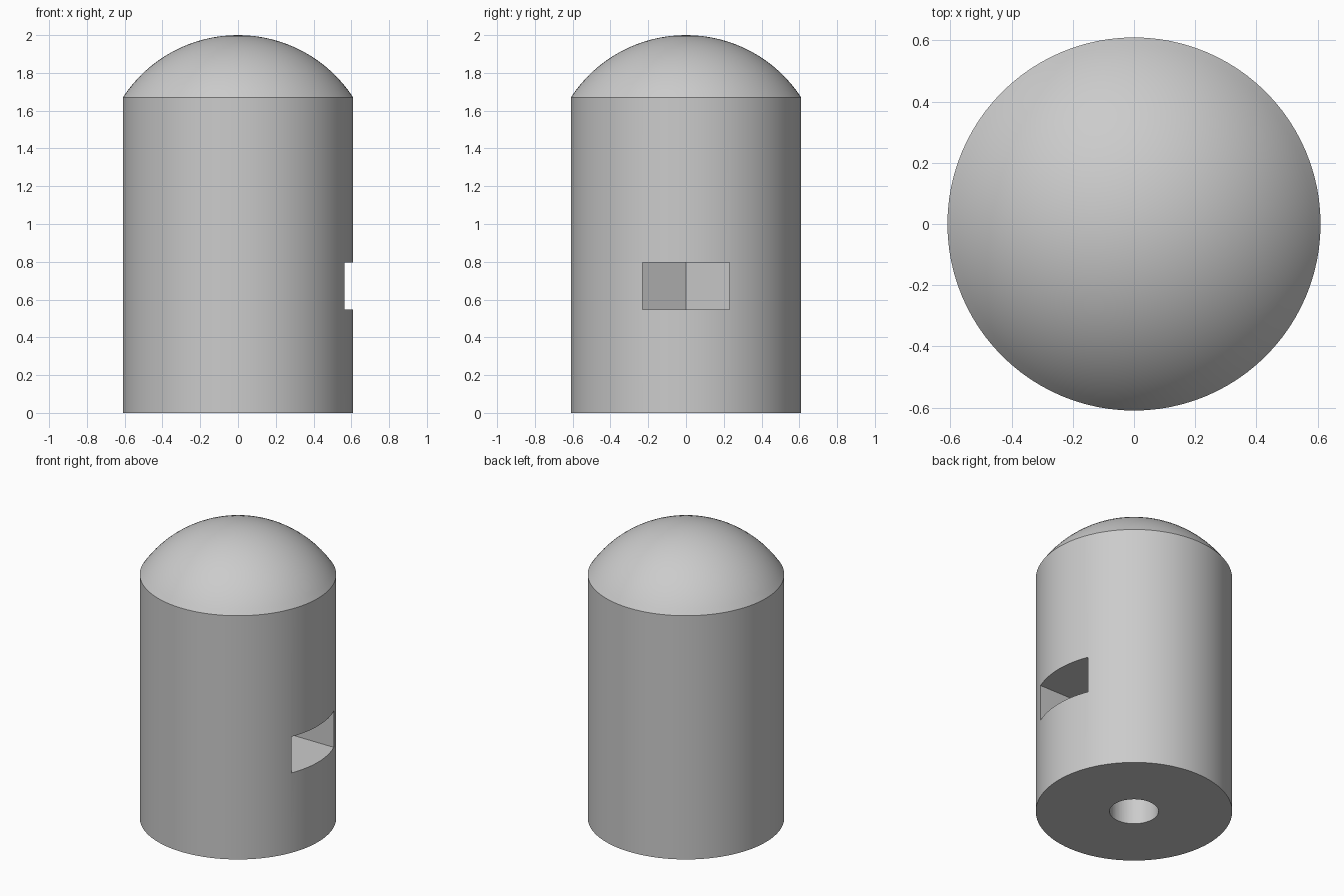
import bpy
import bmesh
from math import cos, sin, asin, sqrt, pi, radians
from mathutils import Matrix, Vector

cube = bpy.data.objects.get("Cube")
if cube:
    bpy.data.objects.remove(cube, do_unlink=True)

RADIUS, SHOULDER, TOP = 0.61, 1.67, 2.0
SEGMENTS = 96
BORE_RADIUS, BORE_TOP = 0.152, 1.0
SLOT_HALF, SLOT_BOTTOM, SLOT_TOP = 0.23, 0.547, 0.795

grey = bpy.data.materials.new("plain grey")
grey.use_nodes = True
grey.diffuse_color = (0.6, 0.6, 0.6, 1)
grey.node_tree.nodes["Principled BSDF"].inputs["Base Color"].default_value = (0.6, 0.6, 0.6, 1)


def make_object(name, bm):
    bmesh.ops.remove_doubles(bm, verts=bm.verts, dist=1e-5)
    bmesh.ops.recalc_face_normals(bm, faces=bm.faces)
    mesh = bpy.data.meshes.new(name)
    bm.to_mesh(mesh)
    bm.free()
    mesh.materials.append(grey)
    obj = bpy.data.objects.new(name, mesh)
    bpy.context.collection.objects.link(obj)
    return obj


def prism(name, outline, bottom, top):
    bm = bmesh.new()
    face = bm.faces.new([bm.verts.new((x, y, bottom)) for x, y in outline])
    moved = bmesh.ops.extrude_face_region(bm, geom=[face])["geom"]
    verts = [g for g in moved if isinstance(g, bmesh.types.BMVert)]
    bmesh.ops.translate(bm, verts=verts, vec=(0, 0, top - bottom))
    # Extruding may leave the starting face in place or remove it
    bmesh.ops.holes_fill(bm, edges=[e for e in bm.edges if e.is_boundary])
    return make_object(name, bm)


# Domed body: straight wall with a shallow spherical cap, revolved about z
rise = TOP - SHOULDER
cap_radius = (RADIUS ** 2 + rise ** 2) / (2 * rise)
cap_angle = asin(RADIUS / cap_radius)
profile = [(0, 0), (RADIUS, 0)]
for i in range(17):
    a = cap_angle * (1 - i / 16)
    profile.append((cap_radius * sin(a), TOP - cap_radius * (1 - cos(a))))
bm = bmesh.new()
verts = [bm.verts.new((r, 0, z)) for r, z in profile]
edges = [bm.edges.new(pair) for pair in zip(verts, verts[1:])]
bmesh.ops.spin(bm, geom=verts + edges, cent=(0, 0, 0), axis=(0, 0, 1),
               angle=2 * pi, steps=SEGMENTS, use_merge=True)
body = make_object("domed_body", bm)

# Hexagonal pocket on the axis, open through the right-hand wall
corner = 2 * SLOT_HALF / sqrt(3)
pocket = prism("pocket_cutter",
               [(-corner, 0), (-corner / 2, -SLOT_HALF), (1, -SLOT_HALF),
                (1, SLOT_HALF), (-corner / 2, SLOT_HALF)],
               SLOT_BOTTOM, SLOT_TOP)

# Round bore rising from the base
circle = [(BORE_RADIUS * cos(2 * pi * i / 64), BORE_RADIUS * sin(2 * pi * i / 64))
          for i in range(64)]
bore = prism("bore_cutter", circle, -0.1, BORE_TOP)

# Cut both cavities, then discard the cutters
bpy.ops.object.select_all(action="DESELECT")
bpy.context.view_layer.objects.active = body
body.select_set(True)
for cutter in (pocket, bore):
    cutter.hide_render = True
    cut = body.modifiers.new(cutter.name, "BOOLEAN")
    cut.operation = "DIFFERENCE"
    cut.solver = "EXACT"
    cut.object = cutter
    bpy.ops.object.modifier_apply(modifier=cut.name)
    bpy.data.objects.remove(cutter, do_unlink=True)

bpy.ops.object.shade_smooth_by_angle(angle=radians(25))
